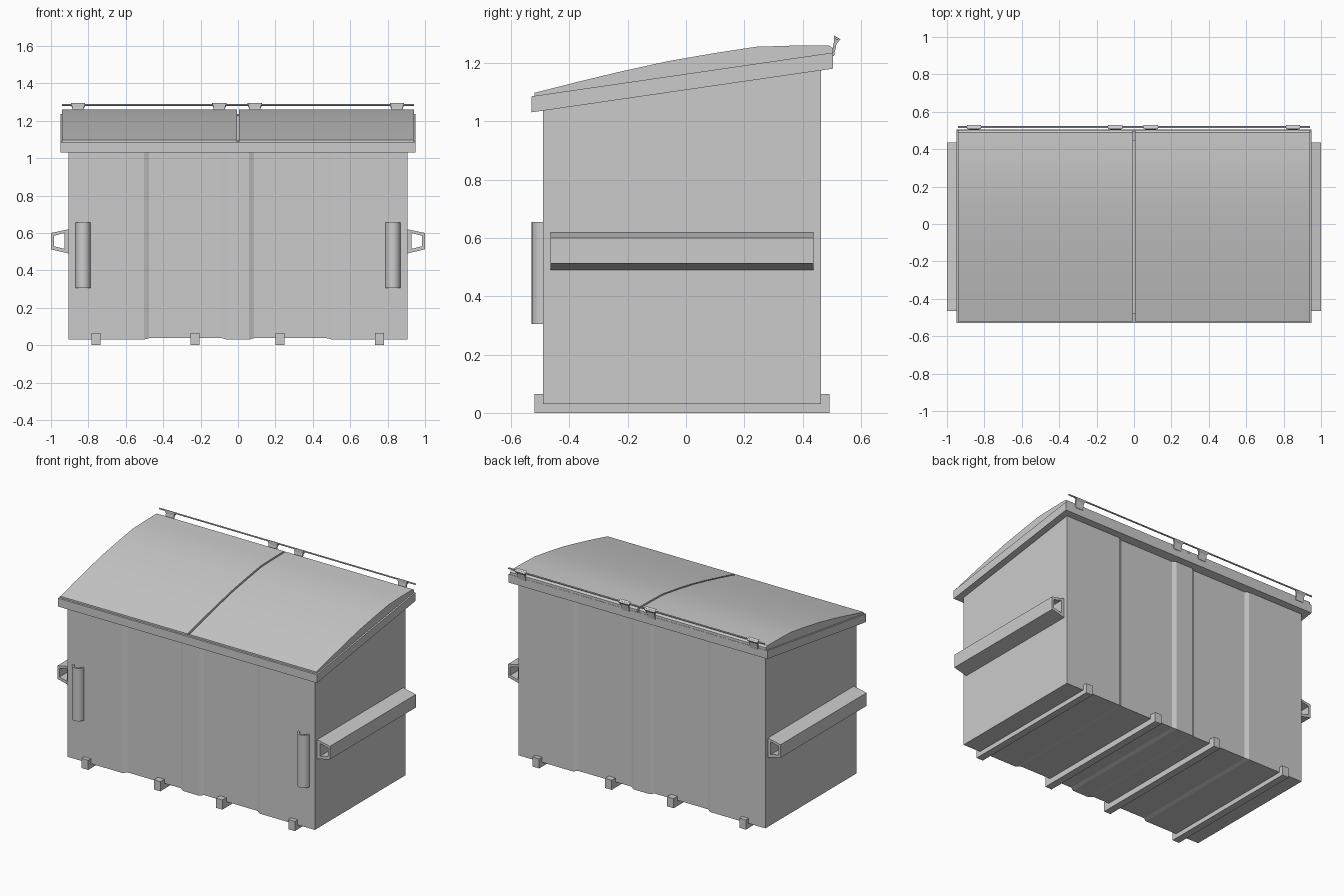
import bpy, bmesh, math

if "Cube" in bpy.data.objects:
    bpy.data.objects.remove(bpy.data.objects["Cube"])


def finish(name, bm, smooth=None):
    bmesh.ops.recalc_face_normals(bm, faces=bm.faces)
    me = bpy.data.meshes.new(name)
    bm.to_mesh(me)
    bm.free()
    ob = bpy.data.objects.new(name, me)
    bpy.context.collection.objects.link(ob)
    if smooth:
        bpy.ops.object.select_all(action='DESELECT')
        ob.select_set(True)
        bpy.context.view_layer.objects.active = ob
        bpy.ops.object.shade_smooth_by_angle(angle=math.radians(smooth))
    return ob


def loft(name, rings, caps=True, open_edge=None, loop=False, smooth=None):
    """Skin a list of equal-length closed rings; open_edge skips one strip."""
    bm = bmesh.new()
    vs = [[bm.verts.new(p) for p in r] for r in rings]
    n = len(rings[0])
    pairs = list(zip(vs, vs[1:])) + ([(vs[-1], vs[0])] if loop else [])
    for a, b in pairs:
        for i in range(n):
            if i != open_edge:
                j = (i + 1) % n
                bm.faces.new((a[i], a[j], b[j], b[i]))
    if caps and not loop:
        bm.faces.new(vs[0])
        bm.faces.new(vs[-1])
    return finish(name, bm, smooth)


def prism_x(name, yz, x0, x1, smooth=None):
    return loft(name, [[(x, y, z) for y, z in yz] for x in (x0, x1)], smooth=smooth)


# body: open-topped box with shallow pressed panels on front, back and bottom
D = 0.012
half = [(0.06, 0), (0.085, D), (0.477, D), (0.503, 0), (0.907, 0)]
stations = [(-x, d) for x, d in reversed(half)] + half
body = loft("body", [[(x, -0.49 + d, 0.03 + d * 0.6), (x, 0.463 - d, 0.03 + d * 0.6),
                      (x, 0.463 - d, 1.20), (x, -0.49 + d, 1.06)] for x, d in stations],
            open_edge=2)
mod = body.modifiers.new("wall", 'SOLIDIFY')
mod.thickness = 0.012
mod.offset = -1


# rim: sloped frame around the opening
def rim_z(y, lift=0.0):
    return 1.031 + (y + 0.53) * 0.145 + lift


def rect(x, y0, y1, lift):
    return [(sx * x, y, rim_z(y, lift)) for sx, y in ((-1, y0), (1, y0), (1, y1), (-1, y1))]


loft("rim", [rect(0.95, -0.53, 0.505, 0), rect(0.95, -0.53, 0.505, 0.055),
             rect(0.89, -0.475, 0.445, 0.055), rect(0.89, -0.475, 0.445, 0)], loop=True)

# two domed lids
lid = [(-0.52, rim_z(-0.52, 0.05)), (-0.52, 1.098), (-0.37, 1.136), (-0.22, 1.172),
       (-0.06, 1.207), (0.09, 1.233), (0.24, 1.256), (0.37, 1.26), (0.49, 1.261),
       (0.503, 1.252), (0.503, rim_z(0.503, 0.05))]
for side, s in (("left", -1), ("right", 1)):
    prism_x("lid_" + side, lid, s * 0.006, s * 0.94, smooth=30)

    # hollow fork pocket along the side
    outer = [(0.905, 0.49), (1.0, 0.513), (1.0, 0.60), (0.905, 0.62)]
    inner = [(0.928, 0.515), (0.985, 0.529), (0.985, 0.585), (0.928, 0.60)]
    loft("fork_pocket_" + side,
         [[(s * x, y, z) for x, z in prof] for prof, y in
          ((outer, -0.465), (outer, 0.437), (inner, 0.437), (inner, -0.465))], loop=True)

    # half-round tube on the front
    N = 10
    arc = [(math.cos(math.pi * i / N), math.sin(math.pi * i / N)) for i in range(N + 1)]
    tube = [(s * 0.828 + 0.041 * c, -0.488 - 0.042 * v) for c, v in arc]
    tube += [(s * 0.828 + 0.030 * c, -0.488 - 0.031 * v) for c, v in reversed(arc)]
    bm = bmesh.new()
    lo, hi = [[bm.verts.new((x, y, z)) for x, y in tube] for z in (0.305, 0.655)]
    n = len(tube)
    for i in range(n):
        j = (i + 1) % n
        bm.faces.new((lo[i], lo[j], hi[j], hi[i]))
        if i < N:
            for v in (lo, hi):
                bm.faces.new((v[i], v[i + 1], v[n - 2 - i], v[n - 1 - i]))
    finish("front_tube_" + side, bm, smooth=35)

# skids under the floor
for i, x in enumerate((-0.76, -0.23, 0.225, 0.757)):
    prism_x(f"skid_{i + 1}", [(-0.52, 0), (0.492, 0), (0.492, 0.064), (-0.52, 0.064)],
            x - 0.024, x + 0.024)

# hinge brackets, wider at the top
for i, x in enumerate((-0.855, -0.10, 0.09, 0.85)):
    prof = [(0.499, 1.225, 0.028), (0.508, 1.225, 0.028), (0.516, 1.265, 0.03),
            (0.530, 1.282, 0.038), (0.507, 1.295, 0.038), (0.507, 1.27, 0.03)]
    loft(f"hinge_bracket_{i + 1}", [[(x + s * w, y, z) for y, z, w in prof] for s in (-1, 1)])

# hinge rod
rod = [(0.518 + 0.005 * math.cos(a), 1.284 + 0.005 * math.sin(a))
       for a in (math.tau * k / 8 for k in range(8))]
prism_x("hinge_rod", rod, -0.94, 0.94, smooth=50)
